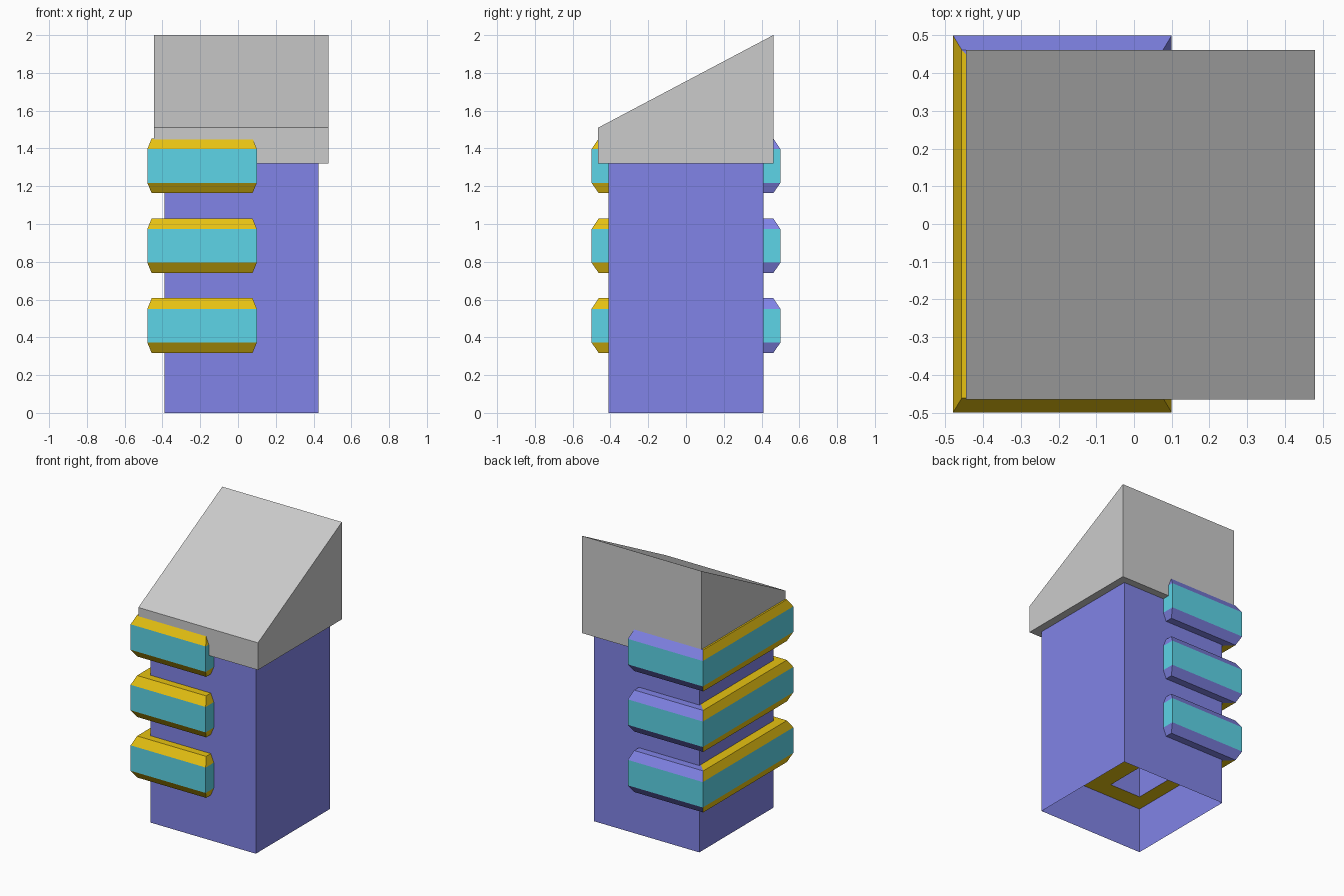
import bpy, bmesh

if "Cube" in bpy.data.objects:
    bpy.data.objects.remove(bpy.data.objects["Cube"])


def material(name, rgb):
    m = bpy.data.materials.new(name)
    m.diffuse_color = (*rgb, 1)
    m.use_nodes = True
    m.node_tree.nodes["Principled BSDF"].inputs["Base Color"].default_value = m.diffuse_color
    return m


BLUE = material("blue", (0.22, 0.23, 0.80))
CYAN = material("cyan", (0.11, 0.66, 0.80))
YELLOW = material("yellow", (0.80, 0.54, 0.006))


def finish(bm, name, mats=()):
    bmesh.ops.recalc_face_normals(bm, faces=bm.faces)
    mesh = bpy.data.meshes.new(name)
    bm.to_mesh(mesh)
    bm.free()
    for m in mats:
        mesh.materials.append(m)
    obj = bpy.data.objects.new(name, mesh)
    bpy.context.collection.objects.link(obj)
    return obj


def loop(bm, x0, x1, y, z):
    """Rectangle with an extra point in the middle of its right side."""
    pts = [(x0, -y), (x1, -y), (x1, 0), (x1, y), (x0, y)]
    return [bm.verts.new((px, py, z)) for px, py in pts]


# Hollow square tower, open underneath
bm = bmesh.new()
rect = [(-0.39, -0.41), (0.425, -0.41), (0.425, 0.41), (-0.39, 0.41)]
low = [bm.verts.new((x, y, 0)) for x, y in rect]
high = [bm.verts.new((x, y, 1.32)) for x, y in rect]
for i in range(4):
    j = (i + 1) % 4
    bm.faces.new((low[i], low[j], high[j], high[i]))
finish(bm, "tower", [BLUE])

# Wedge roof: side profile extruded across x
bm = bmesh.new()
profile = [(-0.465, 1.32), (0.462, 1.32), (0.462, 2.0), (-0.465, 1.51)]
face = bm.faces.new([bm.verts.new((-0.445, y, z)) for y, z in profile])
ext = bmesh.ops.extrude_face_region(bm, geom=[face])
bmesh.ops.translate(bm, vec=(0.925, 0, 0),
                    verts=[v for v in ext["geom"] if isinstance(v, bmesh.types.BMVert)])
finish(bm, "roof")


# Chamfered rectangular ring wrapped around the left part of the tower
def band(name, z):
    bm = bmesh.new()
    loops = [
        loop(bm, -0.29, -0.05, 0.29, z),
        loop(bm, -0.457, 0.077, 0.462, z),
        loop(bm, -0.48, 0.10, 0.50, z + 0.055),
        loop(bm, -0.48, 0.10, 0.50, z + 0.233),
        loop(bm, -0.457, 0.077, 0.462, z + 0.29),
        loop(bm, -0.29, -0.05, 0.29, z + 0.29),
    ]
    for k in range(6):
        a, b = loops[k], loops[(k + 1) % 6]
        for i in range(5):
            j = (i + 1) % 5
            f = bm.faces.new((a[i], a[j], b[j], b[i]))
            if k == 2:                      # outer wall
                f.material_index = 1
            elif k == 5 or i in (2, 3):     # inner wall and back half
                f.material_index = 0
            else:
                f.material_index = 2
    return finish(bm, name, [BLUE, CYAN, YELLOW])


for name, z in (("lower_band", 0.317), ("middle_band", 0.74), ("upper_band", 1.163)):
    band(name, z)
